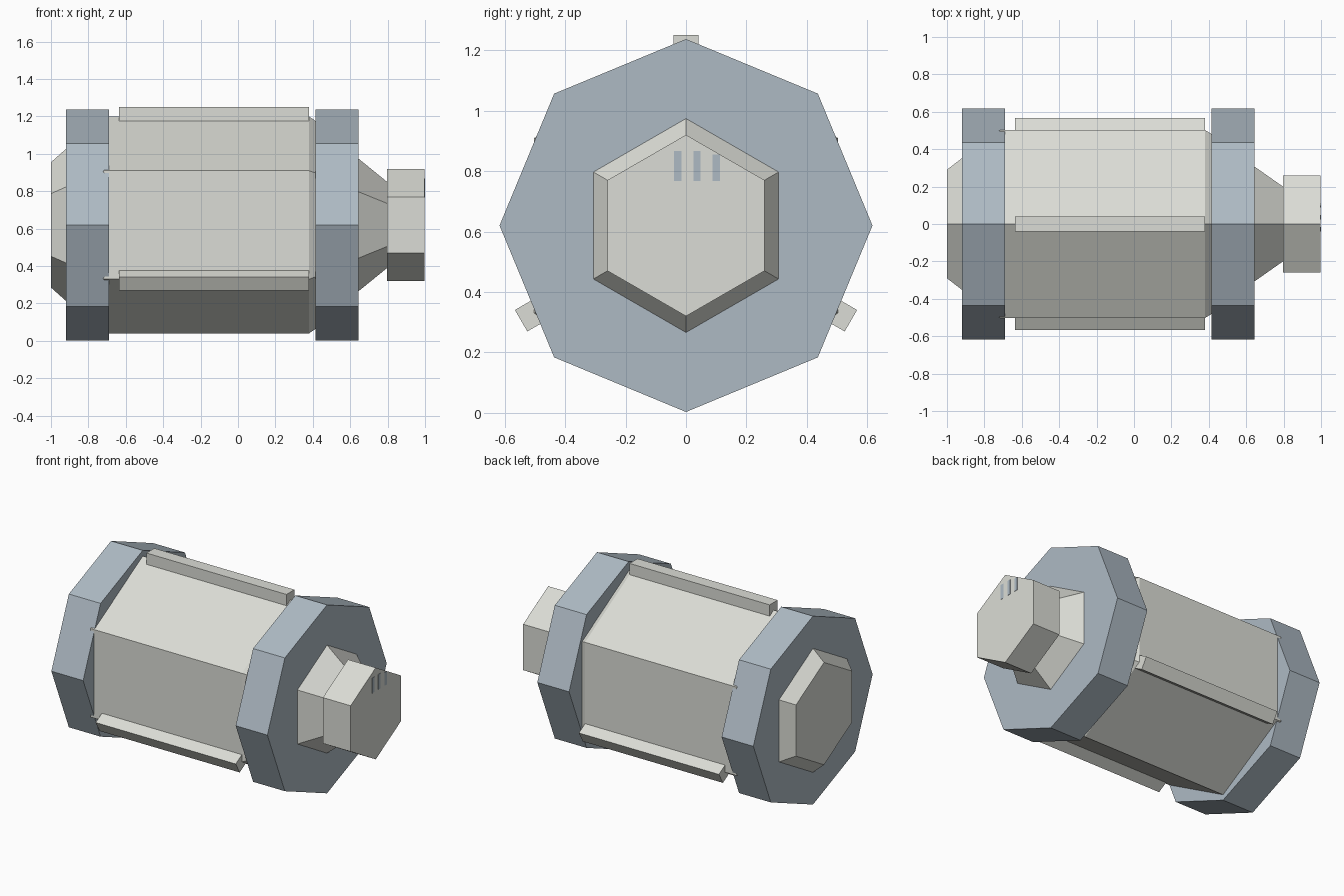
import bpy
import bmesh
import math
from mathutils import Matrix, Vector

if "Cube" in bpy.data.objects:
    bpy.data.objects.remove(bpy.data.objects["Cube"])

AXIS_Z = 0.62  # height of the long axis


def material(name, color):
    m = bpy.data.materials.new(name)
    m.diffuse_color = (*color, 1)
    m.use_nodes = True
    m.node_tree.nodes["Principled BSDF"].inputs["Base Color"].default_value = m.diffuse_color
    return m


pale_grey = material("pale grey", (0.71, 0.72, 0.67))
steel_blue = material("steel blue", (0.42, 0.49, 0.55))


def finish(name, bm, mat):
    bmesh.ops.recalc_face_normals(bm, faces=bm.faces)
    mesh = bpy.data.meshes.new(name)
    bm.to_mesh(mesh)
    bm.free()
    mesh.materials.append(mat)
    obj = bpy.data.objects.new(name, mesh)
    bpy.context.collection.objects.link(obj)
    return obj


def prism(name, sides, stations, mat):
    """Closed polygonal loft along x; stations are (x, radius), one corner up."""
    bm = bmesh.new()
    rings = []
    for x, r in stations:
        angles = [2 * math.pi * i / sides for i in range(sides)]
        rings.append([bm.verts.new((x, r * math.sin(a), AXIS_Z + r * math.cos(a))) for a in angles])
    for a, b in zip(rings, rings[1:]):
        for i in range(sides):
            j = (i + 1) % sides
            bm.faces.new((a[i], a[j], b[j], b[i]))
    bm.faces.new(rings[0])
    bm.faces.new(rings[-1])
    return finish(name, bm, mat)


def box(name, lo, hi, mat, turn=0):
    """Box between two corners, given relative to the axis, turned about x."""
    lo, hi = Vector(lo), Vector(hi)
    bm = bmesh.new()
    bmesh.ops.create_cube(bm, size=1)
    bmesh.ops.scale(bm, vec=hi - lo, verts=bm.verts)
    bmesh.ops.translate(bm, vec=(lo + hi) / 2, verts=bm.verts)
    bm.transform(Matrix.Translation((0, 0, AXIS_Z)) @ Matrix.Rotation(turn, 4, 'X'))
    return finish(name, bm, mat)


# Hexagonal body with tapered ends tucked into the flanges
prism("body", 6, [(-0.76, 0.545), (-0.715, 0.58), (0.38, 0.58), (0.43, 0.545)], pale_grey)

# Octagonal flanges
prism("rear_flange", 8, [(-0.92, 0.617), (-0.69, 0.617)], steel_blue)
prism("front_flange", 8, [(0.415, 0.617), (0.645, 0.617)], steel_blue)

# Tapered end cap, neck and hexagonal port
prism("rear_cap", 6, [(-1.0, 0.335), (-0.91, 0.415)], pale_grey)
prism("neck", 6, [(0.635, 0.362), (0.80, 0.228)], pale_grey)
prism("port", 6, [(0.797, 0.30), (0.998, 0.30)], pale_grey)

# Three rails along alternate body corners
for i in range(3):
    box(f"rail_{i + 1}", (-0.635, -0.041, 0.555), (0.38, 0.041, 0.63), pale_grey,
        turn=2 * math.pi * i / 3)

# Thin painted stripes on the port face
for i, y in enumerate((-0.027, 0.036, 0.1)):
    box(f"port_stripe_{i + 1}", (0.995, y - 0.012, 0.148), (1.0, y + 0.012, 0.247 - 0.012 * (i == 2)),
        steel_blue)
